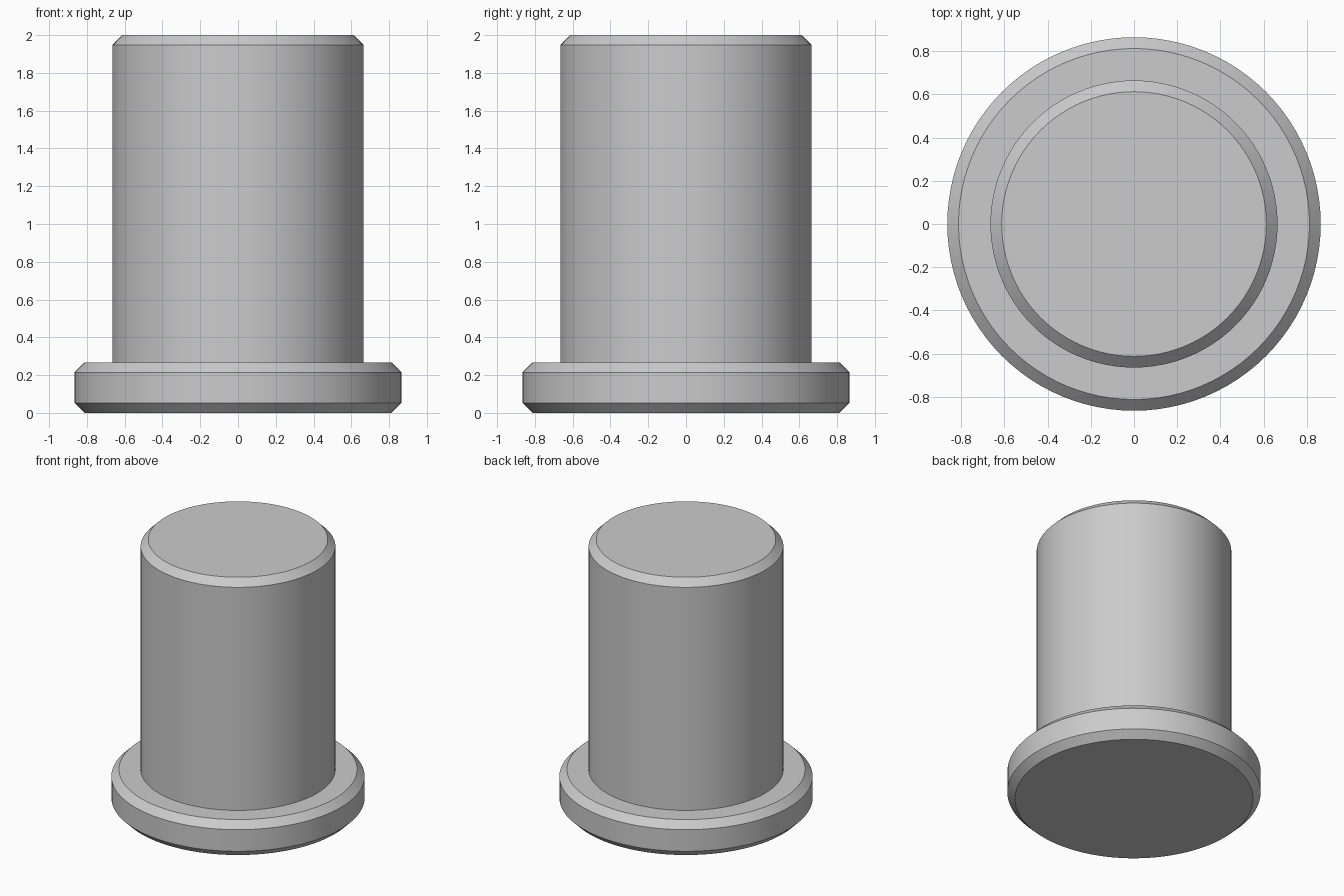
import bpy, bmesh, math

SEGMENTS = 96

cube = bpy.data.objects.get("Cube")
if cube:
    bpy.data.objects.remove(cube, do_unlink=True)

# Plain grey metal
grey = bpy.data.materials.new("grey_metal")
grey.use_nodes = True
colour = (0.6, 0.6, 0.6, 1)
grey.diffuse_color = colour
grey.node_tree.nodes["Principled BSDF"].inputs["Base Color"].default_value = colour


def lathe(name, profile):
    """Spin a (radius, height) profile around z and cap both ends."""
    bm = bmesh.new()
    rings = []
    for r, z in profile:
        rings.append([bm.verts.new((r * math.cos(a), r * math.sin(a), z))
                      for a in (math.tau * i / SEGMENTS for i in range(SEGMENTS))])
    for low, high in zip(rings, rings[1:]):
        for i in range(SEGMENTS):
            j = (i + 1) % SEGMENTS
            bm.faces.new((low[i], low[j], high[j], high[i]))
    bm.faces.new(rings[0][::-1])
    bm.faces.new(rings[-1])
    mesh = bpy.data.meshes.new(name)
    bm.to_mesh(mesh)
    bm.free()
    mesh.materials.append(grey)
    obj = bpy.data.objects.new(name, mesh)
    bpy.context.collection.objects.link(obj)
    bpy.ops.object.select_all(action="DESELECT")
    obj.select_set(True)
    bpy.context.view_layer.objects.active = obj
    bpy.ops.object.shade_smooth_by_angle(angle=math.radians(30))
    return obj


# Chamfered flange stepping in to a chamfered solid shaft
lathe("flanged_pin", [
    (0.813, 0), (0.865, 0.052), (0.865, 0.215), (0.813, 0.267),
    (0.665, 0.267), (0.665, 1.948), (0.613, 2),
])
